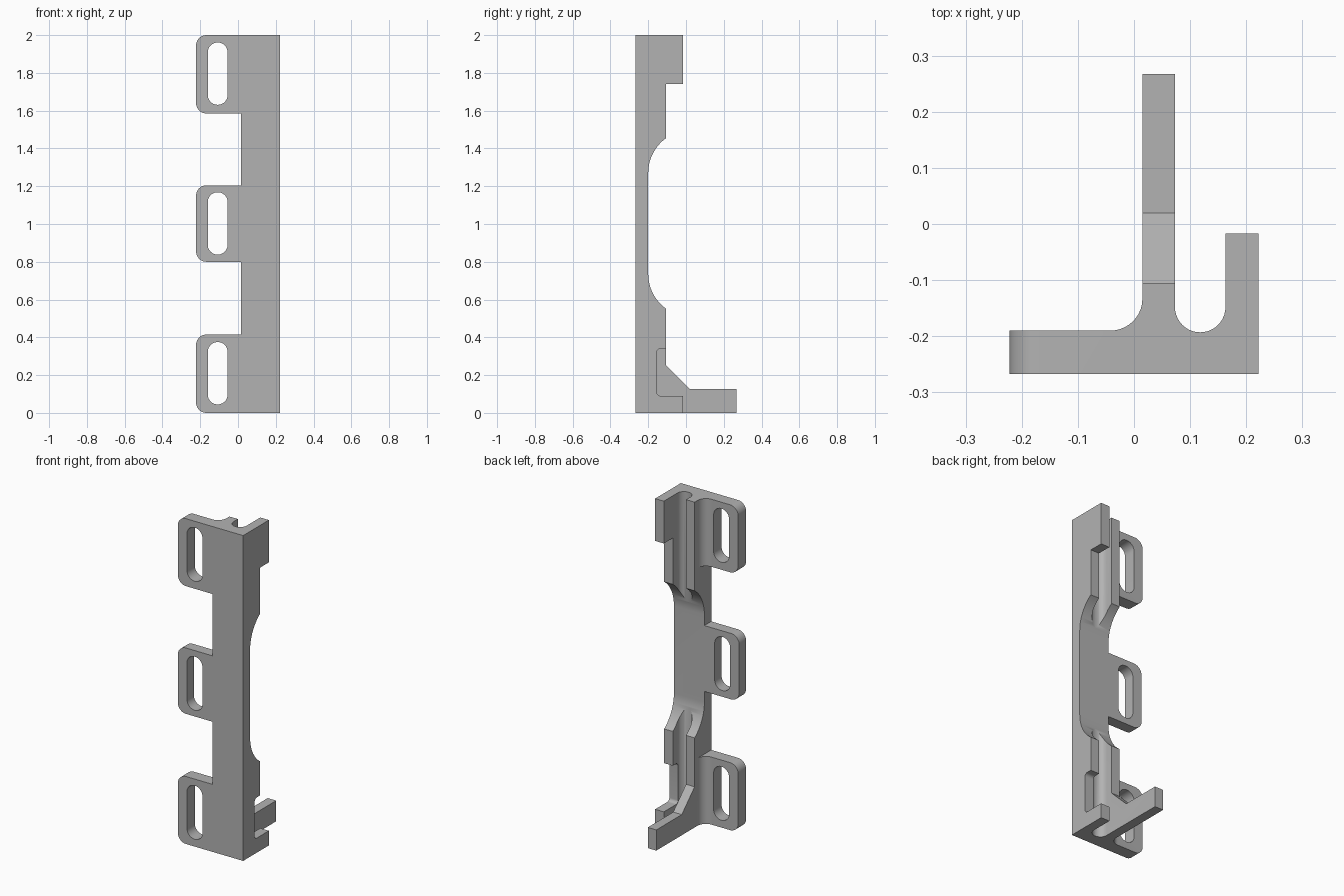
import bpy
import bmesh
import math
from mathutils import Vector

cube = bpy.data.objects.get("Cube")
if cube:
    bpy.data.objects.remove(cube, do_unlink=True)

grey = bpy.data.materials.new("plain_grey")
grey.use_nodes = True
colour = (0.45, 0.45, 0.45, 1.0)
grey.diffuse_color = colour
grey.node_tree.nodes["Principled BSDF"].inputs["Base Color"].default_value = colour


def rounded(corners, steps=10):
    """Outline from (u, v) or (u, v, radius) corners."""
    out = []
    for i, c in enumerate(corners):
        p = Vector(c[:2])
        if len(c) == 2:
            out.append(p)
            continue
        a = (Vector(corners[i - 1][:2]) - p).normalized()
        b = (Vector(corners[(i + 1) % len(corners)][:2]) - p).normalized()
        half = a.angle(b) / 2
        centre = p + (a + b).normalized() * c[2] / math.sin(half)
        start = p + a * c[2] / math.tan(half) - centre
        end = p + b * c[2] / math.tan(half) - centre
        sweep = math.pi - 2 * half
        for k in range(steps + 1):
            t = k / steps
            out.append(centre + (start * math.sin((1 - t) * sweep)
                                 + end * math.sin(t * sweep)) / math.sin(sweep))
    return out


def prism(name, outline, axis, low, high):
    """Extrude an outline along x (outline is y, z), y (x, z) or z (x, y)."""
    def place(p, d):
        return {"x": (d, p[0], p[1]), "y": (p[0], d, p[1]), "z": (p[0], p[1], d)}[axis]
    bm = bmesh.new()
    face = bm.faces.new([bm.verts.new(place(p, low)) for p in outline])
    moved = bmesh.ops.extrude_face_region(bm, geom=[face])["geom"]
    shift = Vector(place((0, 0), high - low))
    bmesh.ops.translate(bm, vec=shift,
                        verts=[g for g in moved if isinstance(g, bmesh.types.BMVert)])
    bmesh.ops.recalc_face_normals(bm, faces=bm.faces[:])
    mesh = bpy.data.meshes.new(name)
    bm.to_mesh(mesh)
    bm.free()
    mesh.materials.append(grey)
    ob = bpy.data.objects.new(name, mesh)
    bpy.context.collection.objects.link(ob)
    return ob


def carve(body, tool, operation="DIFFERENCE"):
    mod = body.modifiers.new(tool.name, "BOOLEAN")
    mod.operation, mod.solver, mod.object = operation, "EXACT", tool
    bpy.context.view_layer.objects.active = body
    bpy.ops.object.modifier_apply(modifier=mod.name)
    bpy.data.objects.remove(tool, do_unlink=True)


# Constant section: mounting plate, long fin, round groove and outer wall
FRONT, PLATE, EDGE = -0.267, -0.19, 0.222
FIN, GROOVE, WALL = 0.015, 0.073, 0.163
section = rounded([
    (-EDGE, FRONT), (EDGE, FRONT), (EDGE, -0.017), (WALL, -0.017),
    (WALL, -0.193, 0.0449), (GROOVE, -0.193, 0.0449),
    (GROOVE, 0.267), (FIN, 0.267), (FIN, PLATE, 0.057), (-EDGE, PLATE)])
bracket = prism("bracket", section, "z", 0, 2)

# Front outline with three round-cornered tabs
tabs = [(0, 0.415), (0.8, 1.205), (1.585, 2)]
outline = [(0.3, 2.0), (0.3, 0.0)]
for low, high in tabs:
    if low > 0:
        outline.append((FIN, low))
    outline += [(-EDGE, low, 0.055), (-EDGE, high, 0.055)]
    if high < 2:
        outline.append((FIN, high))
carve(bracket, prism("tab_outline", rounded(outline), "y", -0.4, 0.4), "INTERSECT")

# Long slots through the tabs
for mid in (0.21, 1.003, 1.796):
    slot = rounded([(x, mid + z, 0.052) for x, z in
                    ((-0.16, -0.165), (-0.055, -0.165), (-0.055, 0.165), (-0.16, 0.165))])
    carve(bracket, prism("slot", slot, "y", -0.4, 0))

# Fin: shallow above, sloping out to a long foot
LIP = -0.105
fin_cut = [(LIP, 2.1), (LIP, 0.25), (0.02, 0.127), (0.4, 0.127), (0.4, 2.1)]
carve(bracket, prism("fin_cut", fin_cut, "x", -0.1, 0.118))

# Outer wall: blocks at both ends and a deeper round-cornered notch
wall_cut = rounded([(LIP, 1.74), (0.1, 1.74), (0.1, 0.09), (-0.155, 0.09, 0.02),
                    (-0.155, 0.34, 0.02), (LIP, 0.34)])
carve(bracket, prism("wall_cut", wall_cut, "x", 0.118, 0.3))

# Central recess with curved run-outs across the full width
R, FLOOR, MID = 0.2276, -0.2, 1.003
limit = math.asin(0.185 / R)
arc = [(FLOOR + R - R * math.cos(limit * k / 16), 0.267 + R * math.sin(limit * k / 16))
       for k in range(17)]
recess = [(y, MID + z) for y, z in arc]
recess += [(0.4, recess[-1][1]), (0.4, 2 * MID - recess[-1][1])]
recess += [(y, MID - z) for y, z in reversed(arc)]
carve(bracket, prism("recess", recess, "x", -0.3, 0.3))

bpy.ops.object.select_all(action="DESELECT")
bracket.select_set(True)
bpy.context.view_layer.objects.active = bracket
bpy.ops.object.shade_smooth_by_angle(angle=math.radians(30))
